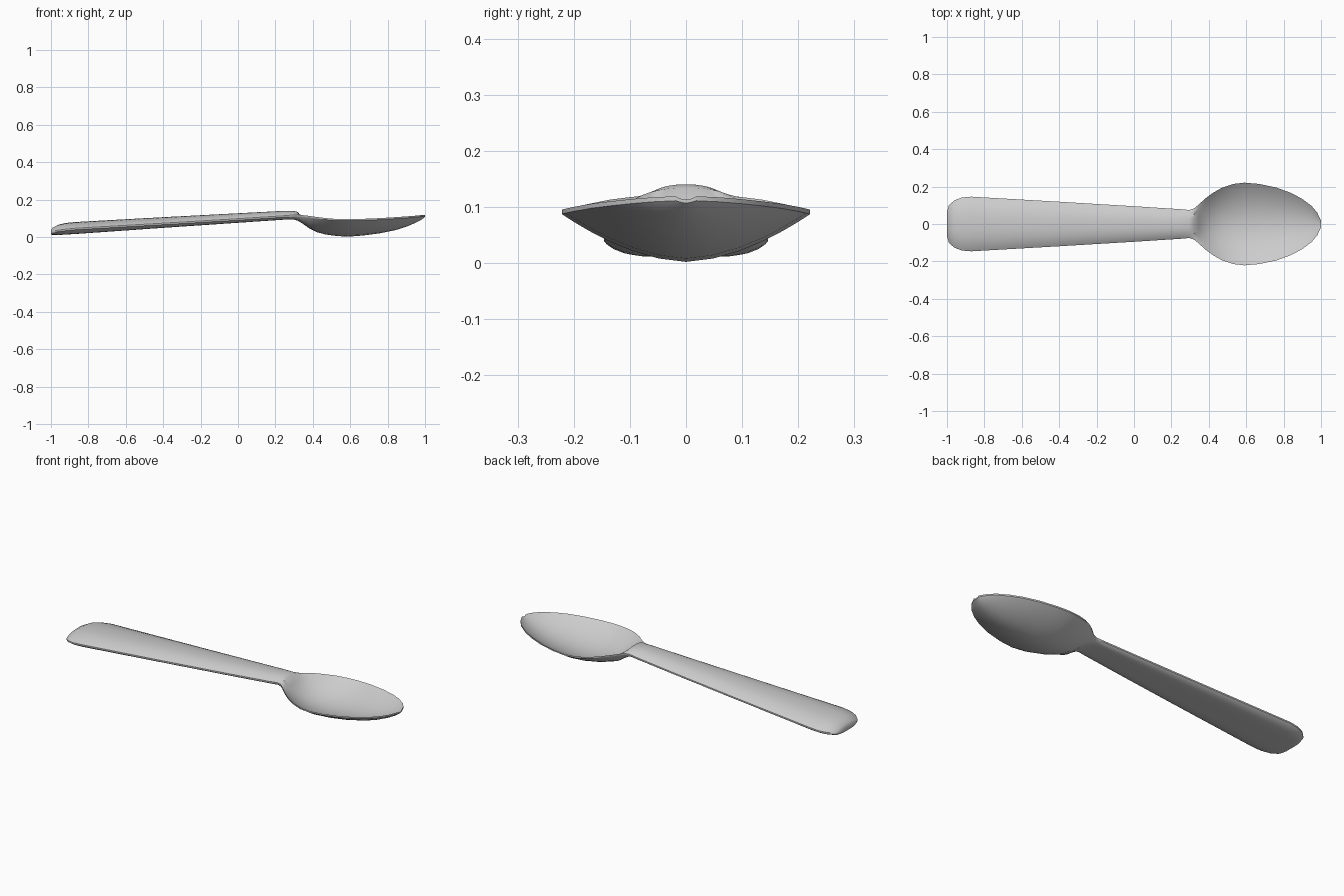
import bpy, bmesh, math

# Stations along the spoon: x, half width, edge height, top centre, bottom centre
STATIONS = [
    (-1.0, 0.065, 0.024, 0.036, 0.014),
    (-0.99, 0.100, 0.027, 0.051, 0.011),
    (-0.96, 0.127, 0.033, 0.066, 0.011),
    (-0.92, 0.142, 0.038, 0.075, 0.013),
    (-0.87, 0.146, 0.043, 0.080, 0.016),
    (-0.40, 0.119, 0.070, 0.106, 0.049),
    (0.00, 0.095, 0.094, 0.127, 0.076),
    (0.25, 0.079, 0.110, 0.140, 0.093),
    (0.295, 0.075, 0.114, 0.140, 0.094),
    (0.32, 0.083, 0.115, 0.134, 0.087),
    (0.345, 0.103, 0.113, 0.100, 0.072),
    (0.38, 0.135, 0.109, 0.070, 0.047),
    (0.42, 0.165, 0.103, 0.045, 0.026),
    (0.47, 0.194, 0.097, 0.028, 0.013),
    (0.53, 0.214, 0.092, 0.019, 0.005),
    (0.59, 0.221, 0.091, 0.016, 0.002),
    (0.67, 0.214, 0.093, 0.022, 0.008),
    (0.76, 0.195, 0.097, 0.033, 0.020),
    (0.84, 0.166, 0.102, 0.049, 0.036),
    (0.90, 0.134, 0.106, 0.067, 0.055),
    (0.95, 0.096, 0.110, 0.087, 0.076),
    (0.98, 0.060, 0.113, 0.102, 0.092),
    (1.00, 0.018, 0.115, 0.113, 0.107),
]
SEG = 14
RIM = 0.004


def ring(bm, x, w, edge, top, bottom):
    """Closed cross-section: upper surface then lower surface."""
    t = min(1, max(0, (x - 0.28) / 0.14))        # handle to bowl blend
    p_top = 2.6 + (2.0 - 2.6) * t
    p_bot = 6.0 + (1.75 - 6.0) * t
    us = [math.sin(math.pi * (i / SEG - 0.5)) for i in range(SEG + 1)]
    rim_top, rim_bot = edge + RIM, edge - RIM
    upper = [(u * w, rim_top + (top - rim_top) * (1 - abs(u) ** p_top)) for u in us]
    lower = [(u * w, rim_bot + (bottom - rim_bot) * (1 - abs(u) ** p_bot)) for u in reversed(us)]
    return [bm.verts.new((x, y, z)) for y, z in upper + lower]


# Spoon: one continuous loft of handle, neck and bowl
bm = bmesh.new()
rings = [ring(bm, *s) for s in STATIONS]
for a, b in zip(rings, rings[1:]):
    n = len(a)
    for i in range(n):
        j = (i + 1) % n
        bm.faces.new((a[i], a[j], b[j], b[i]))

# Rounded-off ends closed with strips between upper and lower surfaces
for r in (rings[0], rings[-1]):
    n = len(r)
    for i in range(SEG):
        bm.faces.new((r[i], r[i + 1], r[n - 2 - i], r[n - 1 - i]))
bmesh.ops.recalc_face_normals(bm, faces=bm.faces)

mesh = bpy.data.meshes.new("spoon")
bm.to_mesh(mesh)
bm.free()
spoon = bpy.data.objects.new("spoon", mesh)
bpy.context.collection.objects.link(spoon)

# Smooth surfaces with a crisp rim
bpy.context.view_layer.objects.active = spoon
spoon.select_set(True)
bpy.ops.object.shade_smooth_by_angle(angle=math.radians(40))
